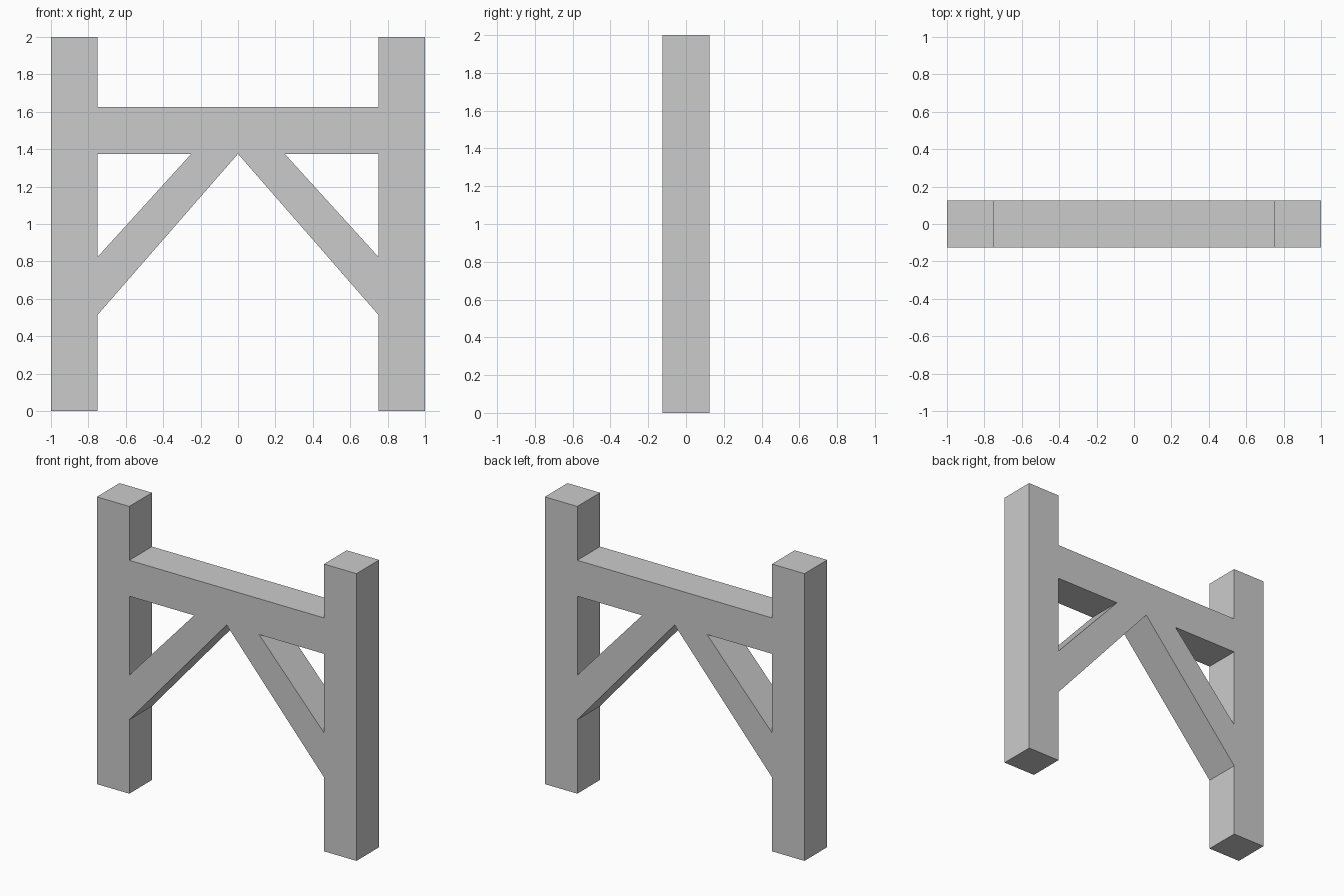
import bpy, bmesh

if "Cube" in bpy.data.objects:
    bpy.data.objects.remove(bpy.data.objects["Cube"])

HALF_DEPTH = 0.125


def mirrored_prism(name, profile):
    """Extrude an (x, z) profile through the depth and mirror it across x = 0."""
    bm = bmesh.new()
    face = bm.faces.new([bm.verts.new((x, -HALF_DEPTH, z)) for x, z in profile])
    ext = bmesh.ops.extrude_face_region(bm, geom=[face])
    verts = [v for v in ext["geom"] if isinstance(v, bmesh.types.BMVert)]
    bmesh.ops.translate(bm, verts=verts, vec=(0, 2 * HALF_DEPTH, 0))
    bmesh.ops.recalc_face_normals(bm, faces=bm.faces)
    mesh = bpy.data.meshes.new(name)
    bm.to_mesh(mesh)
    bm.free()
    obj = bpy.data.objects.new(name, mesh)
    bpy.context.collection.objects.link(obj)
    mirror = obj.modifiers.new("Mirror", 'MIRROR')
    mirror.use_mirror_merge = False
    return obj


# Upright posts
mirrored_prism("posts", [(0.75, 0), (1, 0), (1, 2), (0.75, 2)])

# Crossbeam, two halves meeting at the centre seam
mirrored_prism("crossbeam", [(0, 1.375), (0.75, 1.375), (0.75, 1.625), (0, 1.625)])

# Diagonal braces from the posts to the middle of the beam
mirrored_prism("braces", [(0.75, 0.515), (0.75, 0.825), (0.25, 1.375), (0, 1.375)])
